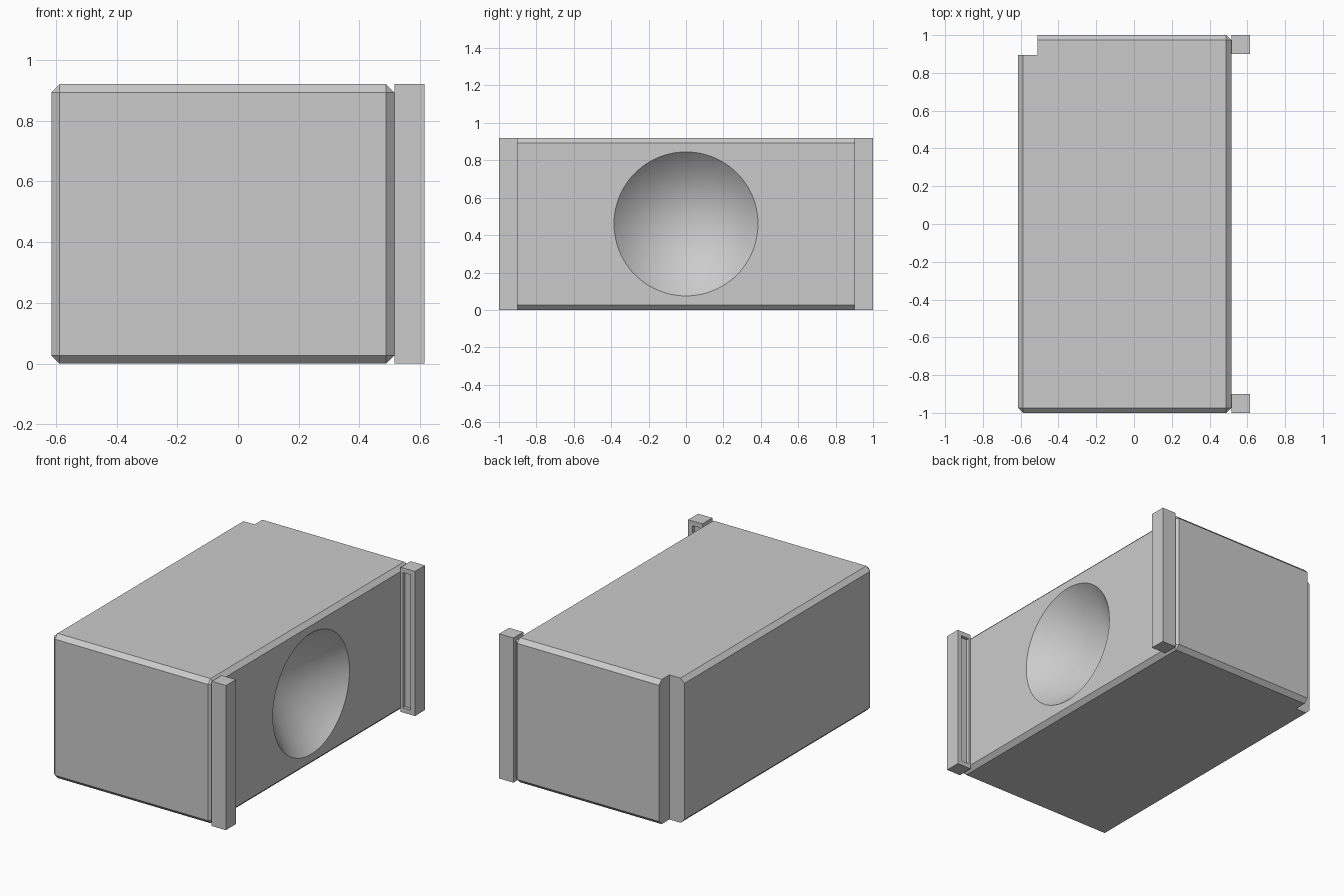
import bpy, bmesh, math
from mathutils import Matrix, Vector

cube = bpy.data.objects.get("Cube")
if cube:
    bpy.data.objects.remove(cube, do_unlink=True)

grey = bpy.data.materials.new("plain_grey")
grey.use_nodes = True
grey.diffuse_color = (0.6, 0.6, 0.6, 1)
grey.node_tree.nodes["Principled BSDF"].inputs["Base Color"].default_value = (0.6, 0.6, 0.6, 1)


def finish(name, bm):
    bmesh.ops.recalc_face_normals(bm, faces=bm.faces)
    mesh = bpy.data.meshes.new(name)
    bm.to_mesh(mesh)
    bm.free()
    mesh.materials.append(grey)
    obj = bpy.data.objects.new(name, mesh)
    bpy.context.collection.objects.link(obj)
    return obj


def box(name, lo, hi, bevel=0):
    lo, hi = Vector(lo), Vector(hi)
    bm = bmesh.new()
    bmesh.ops.create_cube(bm, size=1, matrix=Matrix.Translation((lo + hi) / 2)
                          @ Matrix.Diagonal((*(hi - lo), 1)))
    if bevel:
        bmesh.ops.bevel(bm, geom=bm.edges[:], offset=bevel, segments=1, affect='EDGES')
    return finish(name, bm)


def cut(obj, cutter):
    cutter.hide_render = True
    mod = obj.modifiers.new("cut", 'BOOLEAN')
    mod.operation, mod.solver, mod.object = 'DIFFERENCE', 'EXACT', cutter
    bpy.ops.object.select_all(action='DESELECT')
    bpy.context.view_layer.objects.active = obj
    obj.select_set(True)
    bpy.ops.object.modifier_apply(modifier=mod.name)
    bpy.data.objects.remove(cutter, do_unlink=True)


TOP, SIDE = 0.92, 0.515

# Chamfered body with a notch down one rear corner
body = box("body", (-0.615, -1, 0), (SIDE, 1, TOP), 0.027)
cut(body, box("notch_cutter", (-0.7, 0.895, -0.1), (-0.51, 1.1, 1)))

# Conical recess in the side, its tip pointing into the body
radius, depth, over = 0.385, 0.39, 0.02
bm = bmesh.new()
bmesh.ops.create_cone(bm, cap_ends=True, segments=96, radius1=0,
                      radius2=radius * (depth + over) / depth, depth=depth + over,
                      matrix=Matrix.Translation((SIDE + (over - depth) / 2, 0, TOP / 2))
                      @ Matrix.Rotation(math.pi / 2, 4, 'Y'))
bmesh.ops.remove_doubles(bm, verts=bm.verts, dist=1e-5)
cut(body, finish("cone_cutter", bm))
bpy.ops.object.shade_smooth_by_angle(angle=math.radians(30))

# Corner posts, each with a shallow groove on its inward face
for name, s in (("front_post", -1), ("back_post", 1)):
    y0, y1 = sorted((s * 0.9, s))
    post = box(name, (SIDE, y0, 0), (0.615, y1, TOP))
    g0, g1 = sorted((s * 0.88, s * 0.92))
    cut(post, box("groove_cutter", (0.53, g0, 0.03), (0.585, g1, TOP - 0.03)))
